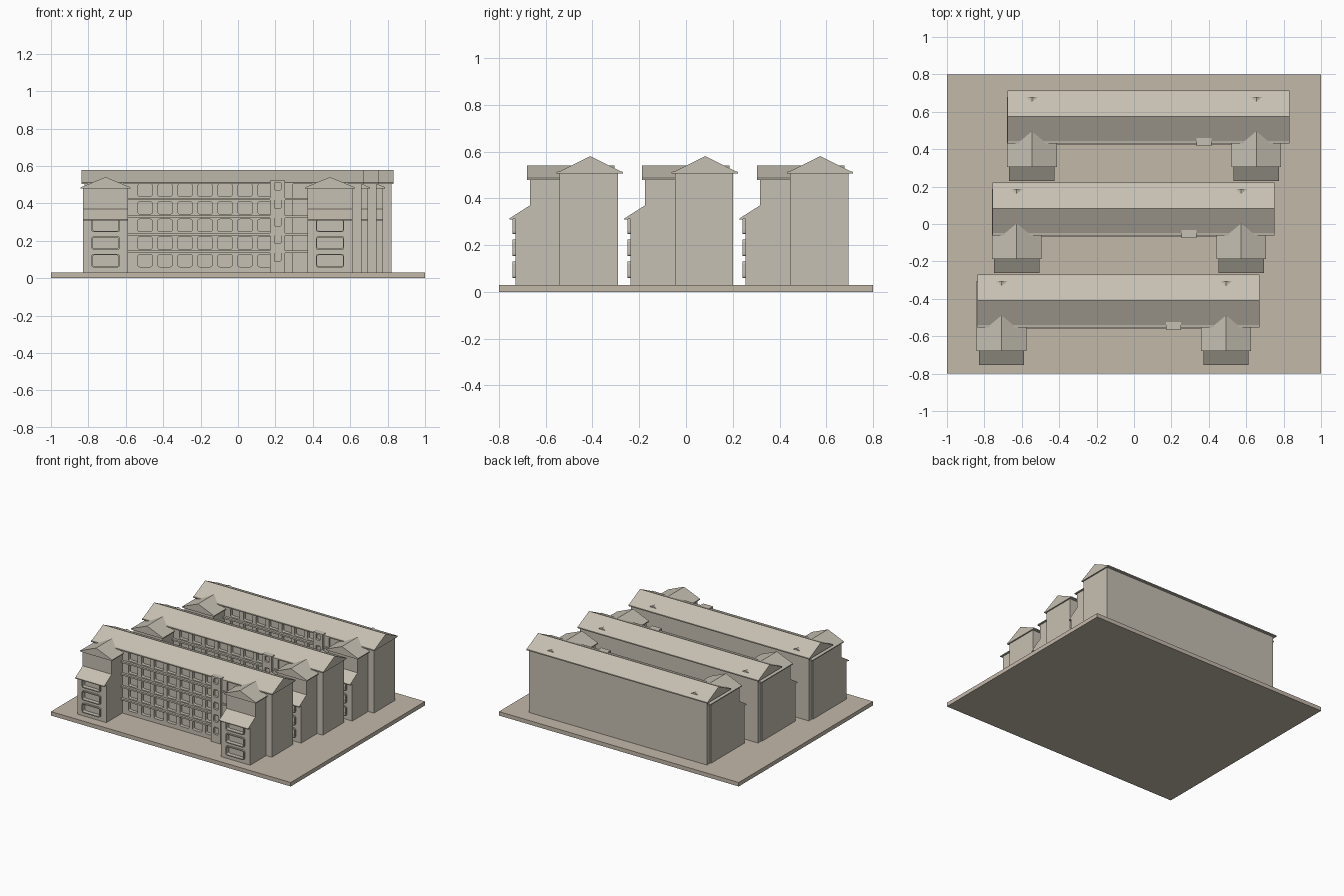
import bpy, bmesh, math

if "Cube" in bpy.data.objects:
    bpy.data.objects.remove(bpy.data.objects["Cube"])


def material(name, rgb):
    m = bpy.data.materials.new(name)
    m.diffuse_color = (*rgb, 1)
    m.use_nodes = True
    m.node_tree.nodes["Principled BSDF"].inputs["Base Color"].default_value = m.diffuse_color
    return m


STONE = material("pale stone", (0.565, 0.525, 0.445))
GROUND = material("warm paving", (0.55, 0.48, 0.40))


def finish(name, bm, mat=STONE):
    bmesh.ops.recalc_face_normals(bm, faces=bm.faces)
    me = bpy.data.meshes.new(name)
    bm.to_mesh(me)
    bm.free()
    me.materials.append(mat)
    ob = bpy.data.objects.new(name, me)
    bpy.context.collection.objects.link(ob)
    return ob


def add_prism(bm, pts, axis, a, b):
    """Extrude a 2D outline along x (points are y,z) or y (points are x,z)."""
    def place(p, t):
        return (t, p[0], p[1]) if axis == 'x' else (p[0], t, p[1])
    lo = [bm.verts.new(place(p, a)) for p in pts]
    hi = [bm.verts.new(place(p, b)) for p in pts]
    bm.faces.new(lo)
    bm.faces.new(hi)
    for i in range(len(pts)):
        j = (i + 1) % len(pts)
        bm.faces.new((lo[i], lo[j], hi[j], hi[i]))


def prism(name, pts, axis, a, b, mat=STONE):
    bm = bmesh.new()
    add_prism(bm, pts, axis, a, b)
    return finish(name, bm, mat)


def box(name, x, y, z, mat=STONE):
    return prism(name, [(x[0], z[0]), (x[1], z[0]), (x[1], z[1]), (x[0], z[1])], 'y', *y, mat)


def rounded(cx, cz, w, h, r, n=3):
    """Rounded rectangle outline in the x,z plane."""
    pts = []
    for q, (sx, sz) in enumerate([(1, 1), (-1, 1), (-1, -1), (1, -1)]):
        for k in range(n + 1):
            a = math.pi / 2 * (q + k / n)
            pts.append((cx + sx * (w / 2 - r) + r * math.cos(a),
                        cz + sz * (h / 2 - r) + r * math.sin(a)))
    return pts


def cut_openings(ob, openings, y0, y1):
    """Cut recesses into a wall and keep the resulting mesh."""
    bm = bmesh.new()
    for o in openings:
        add_prism(bm, o, 'y', y0, y1)
    cutter = finish("cutter", bm)
    mod = ob.modifiers.new("openings", 'BOOLEAN')
    mod.operation, mod.solver, mod.object = 'DIFFERENCE', 'EXACT', cutter
    deps = bpy.context.evaluated_depsgraph_get()
    me = bpy.data.meshes.new_from_object(ob.evaluated_get(deps))
    ob.modifiers.clear()
    ob.data = me
    bpy.data.objects.remove(cutter)


parts = []
ROWS = [0.094 + 0.0942 * k for k in range(5)]

# Main block with five floors of recessed windows
block = box("main_block", (-0.822, 0.66), (-0.54, -0.29), (0.025, 0.51))
cut_openings(block, [rounded(-0.497 + 0.107 * c, z, 0.077, 0.066, 0.01)
                     for c in range(7) for z in ROWS], -0.6, -0.515)
parts.append(block)

# Long gable roof with flat eave strips
parts.append(prism("main_roof", [(-0.553, 0.505), (-0.553, 0.513), (-0.541, 0.515), (-0.41, 0.58),
                                 (-0.279, 0.515), (-0.27, 0.513), (-0.27, 0.505)], 'x', -0.838, 0.67))

# Floor ledges along the front
for k in range(4):
    z = ROWS[k] + 0.047
    parts.append(box("floor_ledge", (-0.6, 0.38), (-0.558, -0.53), (z - 0.006, z + 0.006)))

# Stair tower and the pilaster beside it
tower = box("stair_tower", (0.172, 0.252), (-0.566, -0.517), (0.025, 0.523))
cut_openings(tower, [rounded(0.212, z + 0.024, 0.036, 0.055, 0.008) for z in ROWS[:4]]
             + [rounded(0.212, 0.492, 0.036, 0.042, 0.008)], -0.6, -0.55)
parts.append(tower)
parts.append(box("pilaster", (0.25, 0.293), (-0.549, -0.53), (0.025, 0.508)))

# Two projecting wings
for cx in (-0.708, 0.492):
    wing = prism("wing_body", [(-0.73, 0.025), (-0.73, 0.318), (-0.667, 0.36), (-0.667, 0.487),
                               (-0.33, 0.487), (-0.33, 0.025)], 'x', cx - 0.121, cx + 0.121)
    rows = ROWS[:3]
    cut_openings(wing, [rounded(cx, z, 0.138, 0.058, 0.008) for z in rows], -0.8, -0.712)
    parts.append(wing)
    # Raised window frames
    for z in rows:
        outer = rounded(cx, z, 0.152, 0.072, 0.012)
        frame = prism("wing_window_frame", outer, 'y', -0.742, -0.725)
        cut_openings(frame, [rounded(cx, z, 0.138, 0.058, 0.008)], -0.8, -0.7)
        parts.append(frame)
    # Lean-to roof over the lower front
    parts.append(prism("lean_to_roof", [(-0.755, 0.308), (-0.755, 0.314), (-0.667, 0.37),
                                        (-0.66, 0.37), (-0.66, 0.355), (-0.73, 0.312)],
                       'x', cx - 0.121, cx + 0.121))
    # Gable roof running through the main roof
    parts.append(prism("wing_roof", [(cx - 0.133, 0.479), (cx - 0.133, 0.486), (cx, 0.541),
                                     (cx + 0.133, 0.486), (cx + 0.133, 0.479)], 'y', -0.68, -0.305))

# Repeat the whole block twice, stepped back and sideways
for k in (1, 2):
    for p in parts:
        c = p.copy()
        c.location = (0.081 * k, 0.492 * k, 0)
        bpy.context.collection.objects.link(c)

# Ground slab
box("ground_slab", (-1, 1), (-0.8, 0.8), (0, 0.03), GROUND)
